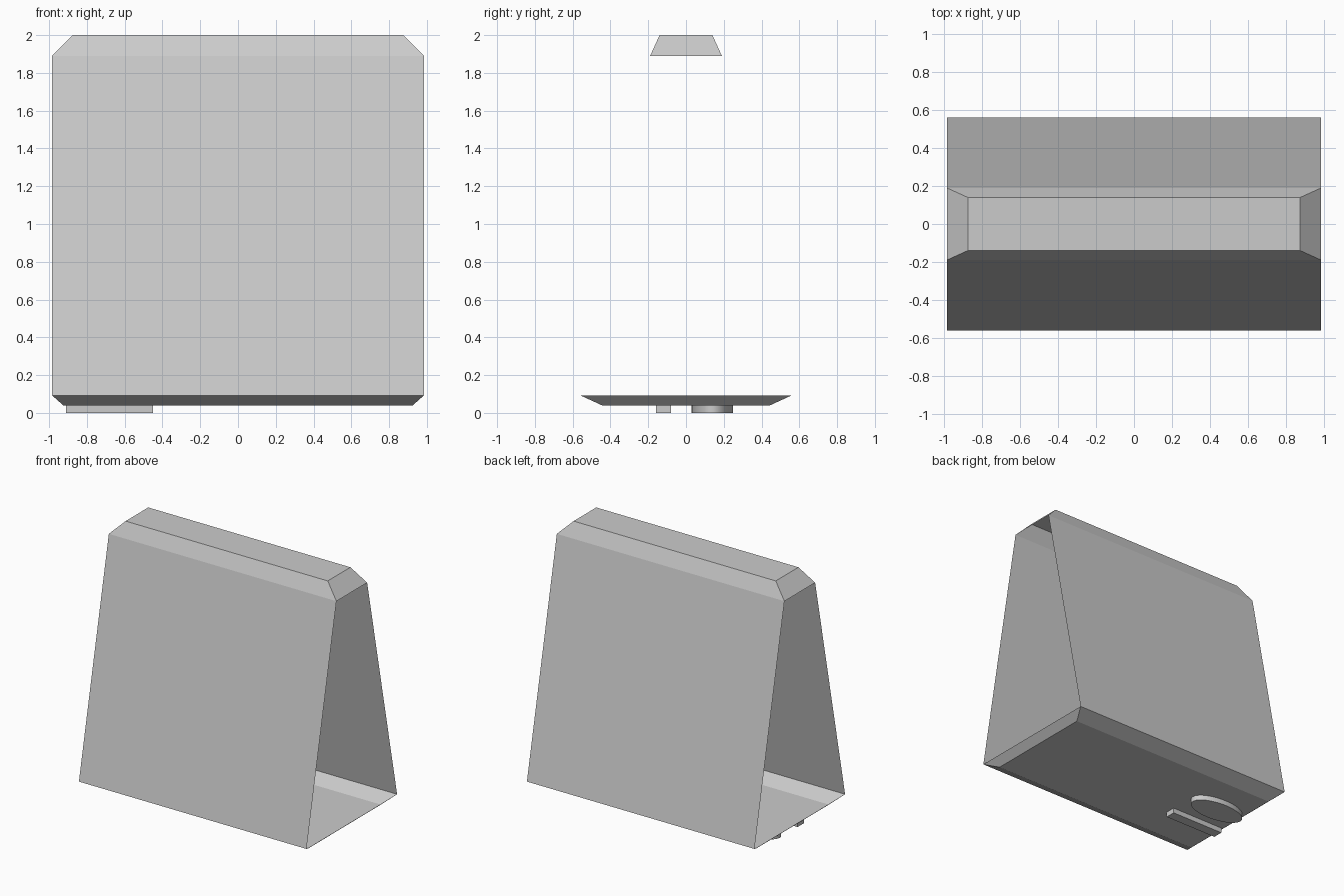
import bpy, bmesh
from math import pi, cos, sin

cube = bpy.data.objects.get("Cube")
if cube:
    bpy.data.objects.remove(cube, do_unlink=True)

grey = bpy.data.materials.new("light grey")
grey.use_nodes = True
colour = (0.6, 0.6, 0.6, 1)
grey.diffuse_color = colour
grey.node_tree.nodes["Principled BSDF"].inputs["Base Color"].default_value = colour


def finish(name, bm):
    mesh = bpy.data.meshes.new(name)
    bm.to_mesh(mesh)
    bm.free()
    mesh.materials.append(grey)
    obj = bpy.data.objects.new(name, mesh)
    bpy.context.collection.objects.link(obj)
    return obj


def rectangle(bm, half_x, half_y, z):
    return [bm.verts.new((sx * half_x, sy * half_y, z))
            for sx, sy in ((-1, -1), (1, -1), (1, 1), (-1, 1))]


def tray(name, cap, rim):
    """Thin open tray: a flat cap with a sloping chamfer out to its rim."""
    bm = bmesh.new()
    inner, outer = rectangle(bm, *cap), rectangle(bm, *rim)
    down = cap[2] < rim[2]
    faces = [inner] + [[outer[i], outer[(i + 1) % 4], inner[(i + 1) % 4], inner[i]]
                       for i in range(4)]
    for face in faces:
        bm.faces.new(face[::-1] if down else face)
    return finish(name, bm)


def slab(name, outline, z0, z1):
    """Extrude a flat counter-clockwise outline upward."""
    bm = bmesh.new()
    face = bm.faces.new([bm.verts.new((x, y, z0)) for x, y in outline])
    top = bmesh.ops.extrude_face_region(bm, geom=[face], use_keep_orig=True)
    for v in top["geom"]:
        if isinstance(v, bmesh.types.BMVert):
            v.co.z = z1
    bmesh.ops.recalc_face_normals(bm, faces=bm.faces)
    return finish(name, bm)


# Chamfered top and base, open toward the middle
top_rim = (0.985, 0.19, 1.89)
base_rim = (0.985, 0.56, 0.093)
tray("top_cap", (0.875, 0.14, 2.0), top_rim)
tray("base_tray", (0.925, 0.445, 0.04), base_rim)

# Sloping single-sheet panels; both ends stay open
for name, side in (("front_panel", -1), ("back_panel", 1)):
    bm = bmesh.new()
    corners = [bm.verts.new((sx * x, side * y, z))
               for (x, y, z), sx in ((base_rim, side), (base_rim, -side),
                                     (top_rim, -side), (top_rim, side))]
    bm.faces.new(corners[::-1] if side < 0 else corners)
    bmesh.ops.recalc_face_normals(bm, faces=bm.faces)
    # Outward-facing normals
    bm.normal_update()
    for f in bm.faces:
        if f.normal.y * side < 0:
            f.normal_flip()
    finish(name, bm)

# Plain raised foot pads below the base
slab("bar_foot", [(-0.91, -0.16), (-0.45, -0.16), (-0.45, -0.08), (-0.91, -0.08)],
     0.0, 0.04)
oval = [(-0.68 + 0.23 * cos(2 * pi * i / 32), 0.14 + 0.11 * sin(2 * pi * i / 32))
        for i in range(32)]
oval_foot = slab("oval_foot", oval, 0.0, 0.04)
bpy.ops.object.select_all(action="DESELECT")
oval_foot.select_set(True)
bpy.context.view_layer.objects.active = oval_foot
bpy.ops.object.shade_smooth_by_angle()
